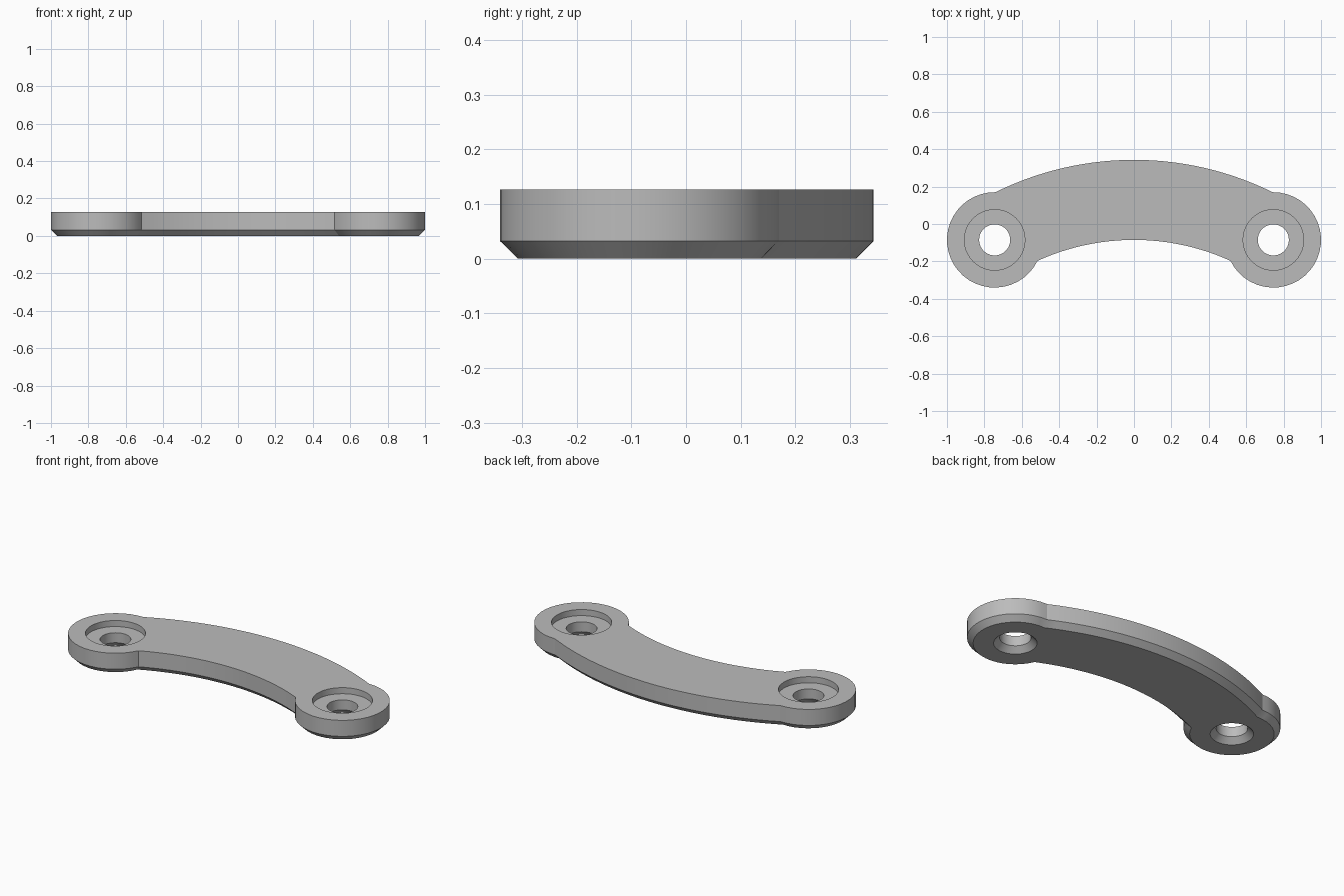
import bpy, bmesh, math
from mathutils import Vector

if "Cube" in bpy.data.objects:
    bpy.data.objects.remove(bpy.data.objects["Cube"], do_unlink=True)

HEIGHT, CHAMFER, BORE_DEPTH = 0.127, 0.032, 0.036
ARC = Vector((0, -1.33))           # centre of the curved band
EYE = Vector((0.745, -0.085))      # centre of the round end
R_OUT, R_IN, R_EYE = 1.673, 1.245, 0.255
R_BORE, R_HOLE = 0.162, 0.083
HOLE_STEPS = 40


def polar(centre, radius, angle):
    return centre + radius * Vector((math.cos(angle), math.sin(angle)))


def sweep(centre, radius, a, b, steps):
    return [polar(centre, radius, a + (b - a) * i / steps) for i in range(steps + 1)]


def outline(inset):
    """Band and two round ends, drawn inward by the inset."""
    r, ro, ri = R_EYE - inset, R_OUT - inset, R_IN + inset
    axis = EYE - ARC
    d, tilt = axis.length, math.atan2(axis.y, axis.x)
    # Angles on the round end where it meets the outer and inner arcs
    a_out = tilt + math.acos((ro**2 - d**2 - r**2) / (2 * d * r))
    a_in = tilt - math.pi - math.acos((d**2 + r**2 - ri**2) / (2 * d * r)) + 2 * math.pi
    p_out, p_in = polar(EYE, r, a_out), polar(EYE, r, a_in)
    t_out = math.atan2(p_out.y - ARC.y, p_out.x)
    t_in = math.atan2(p_in.y - ARC.y, p_in.x)
    half = math.pi / 2
    right = sweep(ARC, ri, half, t_in, 14)
    right += sweep(EYE, r, a_in - 2 * math.pi, a_out, 28)[1:]
    right += sweep(ARC, ro, t_out, half, 14)[1:]
    left = [Vector((-p.x, p.y)) for p in reversed(right[1:-1])]
    return right + left


bm = bmesh.new()


def ring(points, z):
    verts = [bm.verts.new((p.x, p.y, z)) for p in points]
    for i, v in enumerate(verts):
        bm.edges.new((v, verts[i - 1]))
    return verts


def skin(rings):
    for low, high in zip(rings, rings[1:]):
        for i in range(len(low)):
            bm.faces.new((low[i - 1], low[i], high[i], high[i - 1]))


def cap(*loops):
    edges = [bm.edges.get((v, loop[i - 1])) for loop in loops for i, v in enumerate(loop)]
    bmesh.ops.triangle_fill(bm, use_beauty=True, use_dissolve=False, edges=edges)


# Outer wall with its lower chamfer
wall = [ring(outline(CHAMFER), 0), ring(outline(0), CHAMFER), ring(outline(0), HEIGHT)]
skin(wall)

# Counterbored holes, flared at the underside
holes = []
for side in (-1, 1):
    centre = Vector((side * EYE.x, EYE.y))

    def circle(radius, z):
        return ring(sweep(centre, radius, 0, 2 * math.pi, HOLE_STEPS)[:-1], z)

    floor = HEIGHT - BORE_DEPTH
    flare = circle(R_HOLE + CHAMFER, 0)
    throat = circle(R_HOLE, CHAMFER)
    seat_inner = circle(R_HOLE, floor)
    seat_outer = circle(R_BORE, floor)
    rim = circle(R_BORE, HEIGHT)
    skin([flare, throat, seat_inner, seat_outer, rim])
    holes.append((flare, rim))

# Flat underside and top
cap(wall[0], *[h[0] for h in holes])
cap(wall[-1], *[h[1] for h in holes])
bmesh.ops.recalc_face_normals(bm, faces=bm.faces[:])

mesh = bpy.data.meshes.new("curved_link_plate")
bm.to_mesh(mesh)
bm.free()
plate = bpy.data.objects.new("curved_link_plate", mesh)
bpy.context.collection.objects.link(plate)

# Plain grey finish
grey = bpy.data.materials.new("plain_grey")
grey.use_nodes = True
colour = (0.5, 0.5, 0.5, 1)
grey.diffuse_color = colour
grey.node_tree.nodes["Principled BSDF"].inputs["Base Color"].default_value = colour
mesh.materials.append(grey)

bpy.ops.object.select_all(action="DESELECT")
plate.select_set(True)
bpy.context.view_layer.objects.active = plate
bpy.ops.object.shade_smooth_by_angle(angle=math.radians(20))
